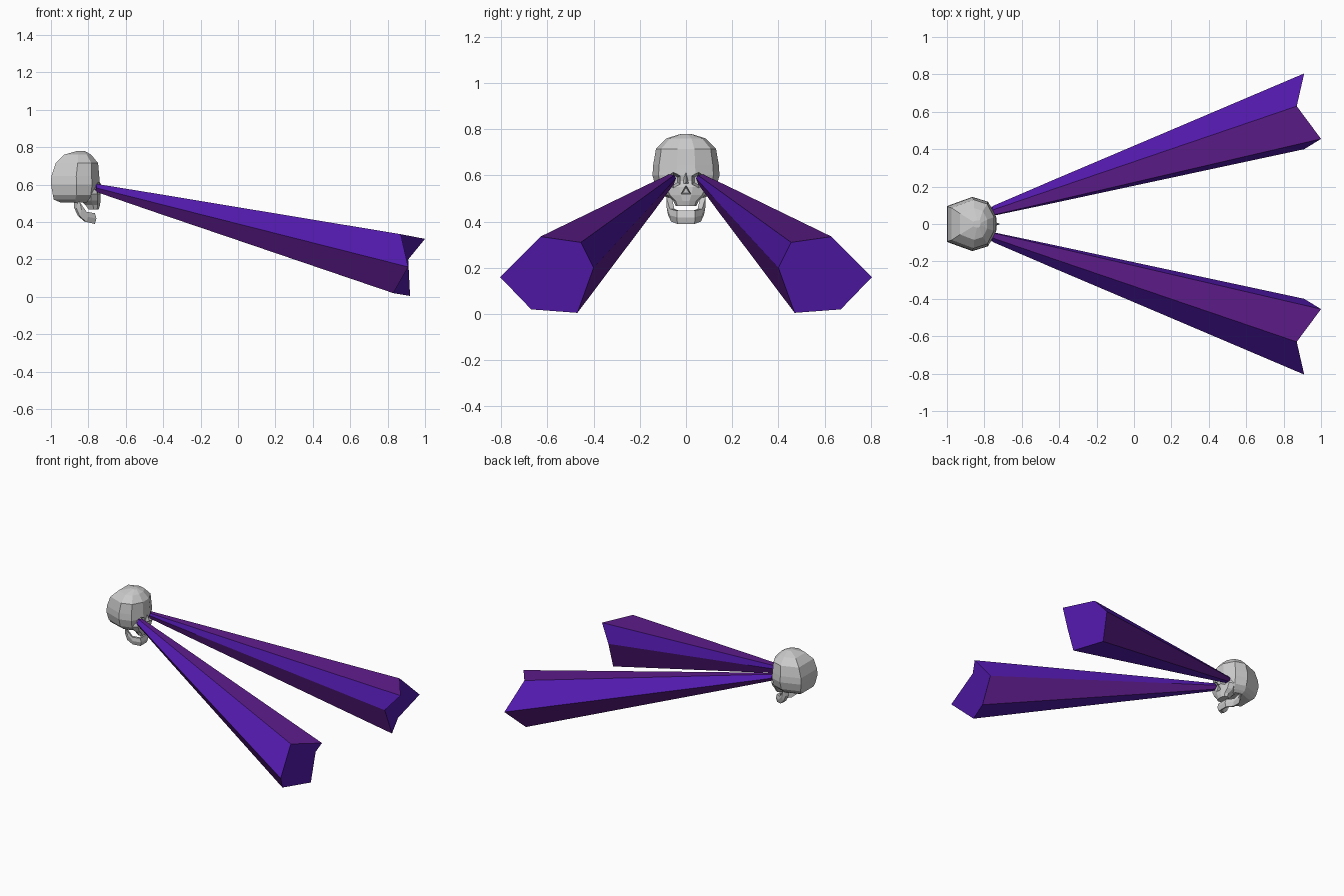
import bpy, bmesh, math
from mathutils import Vector

if "Cube" in bpy.data.objects:
    bpy.data.objects.remove(bpy.data.objects["Cube"])


def material(name, color):
    m = bpy.data.materials.new(name)
    m.diffuse_color = color
    m.use_nodes = True
    m.node_tree.nodes["Principled BSDF"].inputs["Base Color"].default_value = m.diffuse_color
    return m


def make(name, bm, mats=()):
    bmesh.ops.recalc_face_normals(bm, faces=bm.faces)
    me = bpy.data.meshes.new(name)
    bm.to_mesh(me)
    bm.free()
    ob = bpy.data.objects.new(name, me)
    bpy.context.collection.objects.link(ob)
    for m in mats:
        me.materials.append(m)
    return ob


def loft(name, rings, mats=(), closed=False):
    # Skin a list of equal-length rings; cap both ends unless the loop closes
    bm = bmesh.new()
    vs = [[bm.verts.new(p) for p in r] for r in rings]
    n = len(vs[0])
    pairs = list(zip(vs, vs[1:]))
    for a, b in pairs:
        for i in range(n):
            f = bm.faces.new((a[i], a[(i + 1) % n], b[(i + 1) % n], b[i]))
            if len(mats) > 1:
                f.material_index = i % len(mats)
    bm.faces.new(vs[0])
    bm.faces.new(vs[-1])
    return make(name, bm, mats)


def head_ring(z, back, front, w):
    # Eight-sided outline seen from above, narrower at the face
    d = front - back
    half = [(front, .28 * w), (front - .16 * d, .82 * w),
            (back + .52 * d, w), (back, .66 * w)]
    return [(x, y, z) for x, y in half] + [(x, -y, z) for x, y in reversed(half)]


def cut(ob, cutters):
    for c in cutters:
        m = ob.modifiers.new("cut", 'BOOLEAN')
        m.operation = 'DIFFERENCE'
        m.solver = 'EXACT'
        m.object = c


# Cranium
cranium = loft("cranium", [head_ring(*r) for r in [
    (.505, -.95, -.79, .085), (.52, -.985, -.765, .105), (.545, -.99, -.748, .13),
    (.60, -1.0, -.738, .145), (.645, -.998, -.742, .142), (.715, -.975, -.748, .13),
    (.76, -.93, -.785, .085), (.78, -.86, -.82, .02)]])

# Upper jaw with cheekbones
maxilla = loft("upper_jaw", [head_ring(*r) for r in [
    (.468, -.80, -.745, .045), (.49, -.815, -.738, .055),
    (.515, -.84, -.735, .085), (.55, -.84, -.735, .105), (.575, -.84, -.742, .10)]])

# Eye socket and nose cutters
cutters = []
for name, y, z, r, n in [("eye_cutter_left", .055, .58, .037, 6),
                         ("eye_cutter_right", -.055, .58, .037, 6),
                         ("nose_cutter", 0, .532, .026, 3)]:
    ring = [(math.sin(2 * math.pi * i / n), math.cos(2 * math.pi * i / n)) for i in range(n)]
    c = loft(name, [[(x, y + k * r * a, z + k * r * b) for a, b in ring]
                    for x, k in ((-.80, .6), (-.70, 1.15))])
    c.hide_render = True
    c.hide_viewport = True
    c.display_type = 'WIRE'
    cutters.append(c)
cut(cranium, cutters)
cut(maxilla, cutters)

# Nose bridge
loft("nose_bridge", [[(-.76, .016, .61), (-.76, -.016, .61), (-.735, 0, .61)],
                     [(-.76, .02, .56), (-.76, -.02, .56), (-.717, 0, .568)]])

# Lower jaw: U-shaped bar from hinge to hinge
side = [(-.865, .082, .52, .475), (-.845, .085, .505, .43), (-.81, .07, .455, .40),
        (-.765, .04, .447, .39)]
path = side + [(x, -y, a, b) for x, y, a, b in reversed(side)]
rings = []
for x, y, top, bot in path:
    inx, iny = (x - .012, y * .72)
    rings.append([(x, y, top), (x + .008, y, (top + bot) / 2), (x, y * .92, bot), (inx, iny, bot + .004),
                  (inx, iny, top)])
loft("lower_jaw", rings)

# Eye beams: hexagonal, widening away from the sockets
violet = material("violet", (.085, .01, .42, 1))
plum = material("plum", (.11, .012, .26, 1))
end = [Vector(p) for p in [(.91, .805, .16), (.87, .63, .335), (1.0, .455, .31),
                           (.91, .40, .20), (.92, .47, .005), (.83, .67, .02)]]
mid = sum(end, Vector()) / 6
start = Vector((-.755, .066, .583))
for s, name in ((1, "left_beam"), (-1, "right_beam")):
    rings = []
    for t, k in ((0, .13), (.2, .31), (.52, .585), (1, 1)):
        ring = [start.lerp(mid, t) + (p - mid) * k for p in end]
        rings.append([(p.x, s * p.y, p.z) for p in ring])
    loft(name, rings, (violet, plum))
